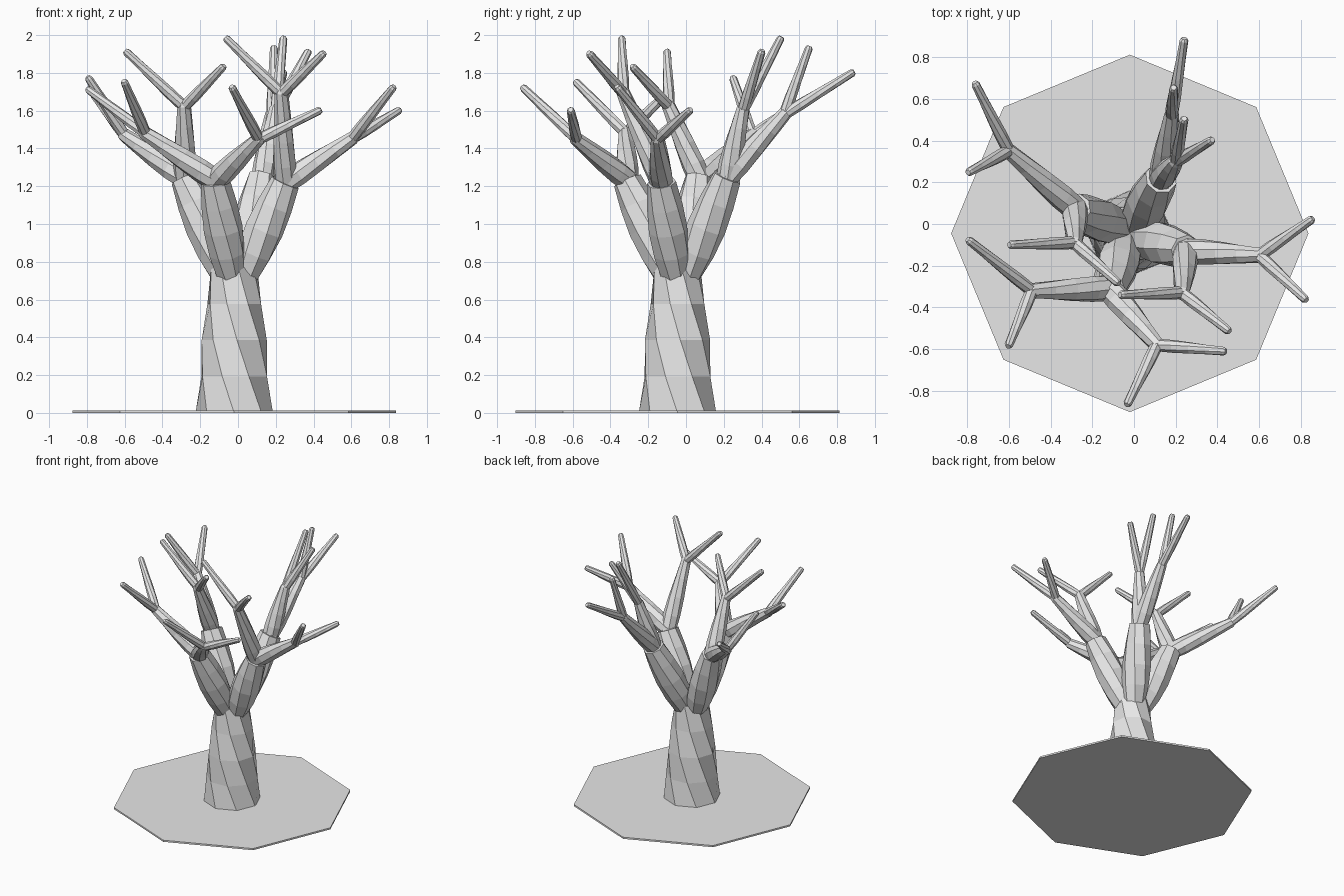
import bpy, bmesh, math
from mathutils import Vector

cube = bpy.data.objects.get("Cube")
if cube:
    bpy.data.objects.remove(cube, do_unlink=True)

grey = bpy.data.materials.new("plain_grey")
grey.use_nodes = True
grey.diffuse_color = (0.8, 0.8, 0.8, 1)
grey.node_tree.nodes["Principled BSDF"].inputs["Base Color"].default_value = (0.8, 0.8, 0.8, 1)

CENTRE = Vector((-0.02, -0.045, 0))


def tube(name, start, end, radii, twist=0.0, sides=8, dome=False):
    """Faceted, twisted limb with evenly spaced rings from start to end."""
    start, end = Vector(start), Vector(end)
    axis = end - start
    rot = axis.to_track_quat('Z', 'Y')
    steps = len(radii) - 1
    rings = [(i / steps, r, twist * i / steps) for i, r in enumerate(radii)]
    if dome:
        r = radii[-1]
        rings.append((1 + 0.6 * r / axis.length, r * 0.65, twist))
    bm = bmesh.new()
    loops = []
    for t, r, turn in rings:
        loop = []
        for k in range(sides):
            a = math.tau * k / sides + turn
            loop.append(bm.verts.new(start + axis * t + rot @ Vector((r * math.cos(a), r * math.sin(a), 0))))
        loops.append(loop)
    for low, high in zip(loops, loops[1:]):
        for k in range(sides):
            n = (k + 1) % sides
            bm.faces.new((low[k], low[n], high[n], high[k]))
    bm.faces.new(loops[0][::-1])
    bm.faces.new(loops[-1])
    bmesh.ops.recalc_face_normals(bm, faces=bm.faces)
    mesh = bpy.data.meshes.new(name)
    bm.to_mesh(mesh)
    bm.free()
    mesh.materials.append(grey)
    obj = bpy.data.objects.new(name, mesh)
    bpy.context.collection.objects.link(obj)
    return obj


# Octagonal ground plate and twisted trunk
tube("ground_plate", CENTRE, CENTRE + Vector((0, 0, 0.013)), [0.857, 0.857])
tube("trunk", CENTRE, CENTRE + Vector((0, 0, 0.77)),
     [0.205, 0.185, 0.173, 0.147, 0.124], twist=-1.4)

# Each limb: fork point, then two boughs, each with its fork and two twig tips
limbs = {
    "back_right": ((-0.28, 0.07, 1.24), [
        ((-0.60, 0.35, 1.47), (-0.76, 0.67, 1.68), (-0.79, 0.25, 1.77)),
        ((-0.285, -0.09, 1.62), (-0.59, -0.10, 1.91), (-0.08, -0.28, 1.83))]),
    "front_right": ((-0.12, -0.31, 1.23), [
        ((-0.49, -0.32, 1.48), (-0.79, -0.08, 1.71), (-0.60, -0.58, 1.75)),
        ((0.11, -0.58, 1.45), (-0.03, -0.86, 1.72), (0.43, -0.61, 1.60))]),
    "front_left": ((0.25, -0.13, 1.22), [
        ((0.23, -0.33, 1.69), (-0.06, -0.34, 1.98), (0.45, -0.51, 1.90)),
        ((0.60, -0.15, 1.45), (0.82, -0.36, 1.72), (0.85, 0.02, 1.60))]),
    "back_left": ((0.13, 0.22, 1.25), [
        ((0.18, 0.52, 1.58), (0.24, 0.88, 1.80), (0.19, 0.65, 1.93)),
        ((0.20, 0.30, 1.60), (0.24, 0.50, 1.98), (0.37, 0.40, 1.91))]),
}

for side, (fork, boughs) in limbs.items():
    fork = Vector(fork)
    out = fork - CENTRE
    out.z = 0
    root = CENTRE + out.normalized() * 0.05 + Vector((0, 0, 0.72))
    # Main limb swells a little, then narrows at the fork
    tube(side + "_limb", root, fork, [0.075, 0.097, 0.104, 0.095, 0.078], twist=-0.6)
    for b, (split, *tips) in enumerate(boughs, 1):
        split = Vector(split)
        along = (split - fork).normalized()
        tube(f"{side}_bough_{b}", fork - along * 0.03, split + along * 0.01,
             [0.058, 0.062, 0.056, 0.046, 0.036], twist=-0.6, dome=True)
        for t, tip in enumerate(tips, 1):
            tube(f"{side}_twig_{b}_{t}", split, tip,
                 [0.030, 0.031, 0.028, 0.024, 0.021], twist=-0.6, dome=True)
